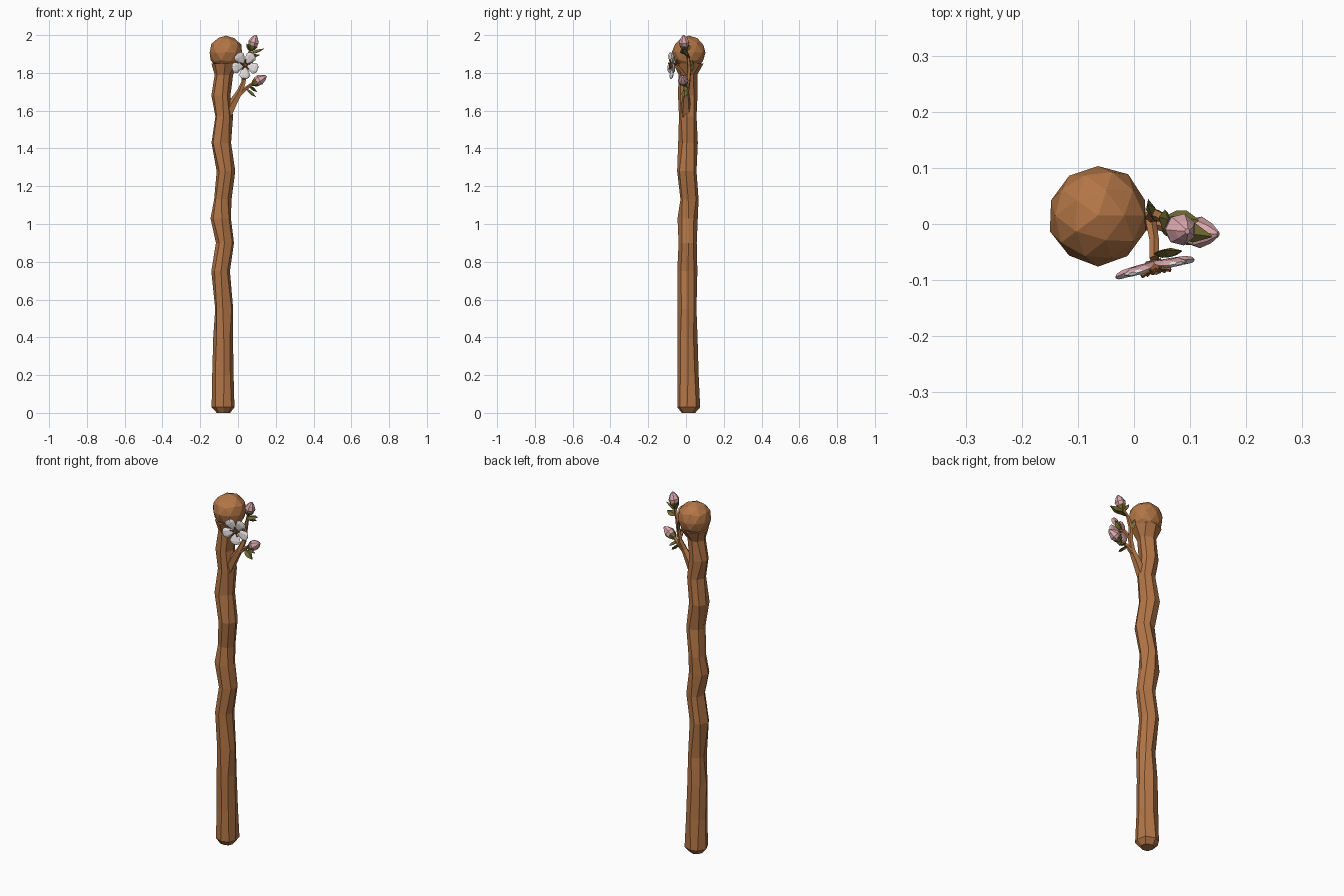
import bpy, bmesh, math, random
from mathutils import Vector

if "Cube" in bpy.data.objects:
    bpy.data.objects.remove(bpy.data.objects["Cube"])

random.seed(4)


def material(name, rgb):
    m = bpy.data.materials.new(name)
    m.diffuse_color = (*rgb, 1)
    m.use_nodes = True
    m.node_tree.nodes["Principled BSDF"].inputs["Base Color"].default_value = m.diffuse_color
    return m


WOOD = material("wood brown", (0.45, 0.18, 0.062))
OLIVE = material("leaf olive", (0.16, 0.14, 0.03))
PINK = material("bud pink", (0.72, 0.40, 0.42))
WHITE = material("petal white", (0.82, 0.77, 0.77))
CORE = material("flower core", (0.26, 0.10, 0.035))


def finish(name, bm, mats):
    bmesh.ops.recalc_face_normals(bm, faces=bm.faces[:])
    me = bpy.data.meshes.new(name)
    bm.to_mesh(me)
    bm.free()
    for m in mats:
        me.materials.append(m)
    ob = bpy.data.objects.new(name, me)
    bpy.context.collection.objects.link(ob)
    return ob


def loft(name, pts, radii, mat, sides=6, up=(0, 1, 0), flat=1.0, jitter=0.0, level=False):
    """Faceted tube through pts; flat squashes it along the up direction."""
    bm = bmesh.new()
    pts = [Vector(p) for p in pts]
    rings = []
    for i, (p, r) in enumerate(zip(pts, radii)):
        t = pts[min(i + 1, len(pts) - 1)] - pts[max(i - 1, 0)]
        t = Vector((0, 0, 1)) if level else t.normalized()
        side = t.cross(Vector(up)).normalized()
        nrm = side.cross(t).normalized()
        ring = []
        for k in range(sides):
            a = 2 * math.pi * (k + (random.uniform(-.2, .2) if jitter else 0)) / sides
            rr = r * (1 + random.uniform(-jitter, jitter))
            ring.append(bm.verts.new(p + side * rr * math.cos(a) + nrm * rr * flat * math.sin(a)))
        rings.append(ring)
    for a, b in zip(rings, rings[1:]):
        for k in range(sides):
            j = (k + 1) % sides
            bm.faces.new((a[k], a[j], b[j], b[k]))
    bm.faces.new(rings[0])
    bm.faces.new(rings[-1])
    return finish(name, bm, [mat])


def spindle(name, a, b, profile, mat, sides=6, up=(0, 1, 0), flat=1.0):
    a, b = Vector(a), Vector(b)
    return loft(name, [a.lerp(b, t) for t, r in profile], [r for t, r in profile],
                mat, sides, up, flat)


# crooked shaft: z, x, y, radius
shaft = [(0, -.077, .013, .036), (.03, -.077, .013, .060), (.2, -.079, .011, .055),
         (.4, -.078, .009, .052), (.55, -.074, .006, .048), (.75, -.092, .007, .050),
         (.9, -.069, .009, .049), (1.03, -.090, .010, .052), (1.13, -.081, .018, .046),
         (1.28, -.065, .004, .049), (1.43, -.090, .012, .052), (1.57, -.074, .010, .047),
         (1.68, -.090, .010, .050), (1.79, -.075, .011, .048), (1.85, -.067, .014, .075)]
loft("staff_shaft", [(x, y, z) for z, x, y, r in shaft], [r * 1.02 for z, x, y, r in shaft],
     WOOD, sides=8, jitter=.05, level=True)

# rounded knob with faceted irregular surface
bm = bmesh.new()
bmesh.ops.create_icosphere(bm, subdivisions=2, radius=.092)
for v in bm.verts:
    v.co *= random.uniform(.95, 1.0)
    v.co += Vector((-.064, .015, 1.907))
finish("staff_knob", bm, [WOOD])

# forked twig
loft("main_twig", [(-.06, 0, 1.57), (-.02, 0, 1.65), (.01, 0, 1.70), (.03, .01, 1.75),
                   (.036, .018, 1.82), (.05, .012, 1.88), (.072, -.005, 1.93)],
     [.028, .023, .017, .013, .011, .009, .008], WOOD, sides=5)
loft("lower_twig", [(-.005, 0, 1.675), (.04, 0, 1.715), (.088, -.012, 1.75)],
     [.014, .011, .008], WOOD, sides=5)
loft("flower_twig", [(.03, .005, 1.77), (.036, -.03, 1.82), (.036, -.062, 1.842)],
     [.01, .009, .009], WOOD, sides=5, up=(1, 0, 0))

# buds with green calyx
BUD = [(0, .010), (.25, .024), (.5, .029), (.8, .018), (1, .005)]
CUP = [(0, .006), (.4, .018), (1, .027)]
for label, a, b in (("upper", (.072, -.007, 1.925), (.095, -.013, 2.0)),
                    ("lower", (.082, -.012, 1.742), (.15, -.018, 1.783))):
    a, b = Vector(a), Vector(b)
    spindle(label + "_bud", a, b, BUD, PINK, sides=7)
    spindle(label + "_calyx", a - (b - a) * .12, a.lerp(b, .28), CUP, OLIVE)

# leaves
LEAF = [(0, .004), (.3, .017), (.6, .019), (1, .002)]
leaves = [((.06, -.005, 1.90), (.138, -.022, 1.928), (0, -.4, 1)),
          ((.065, .0, 1.915), (.045, .012, 1.955), (1, 0, .4)),
          ((.055, .01, 1.885), (.115, .006, 1.895), (0, .5, 1)),
          ((.045, -.003, 1.715), (.095, -.008, 1.672), (1, -.5, 1)),
          ((.06, -.008, 1.73), (.10, .012, 1.70), (1, .5, 1)),
          ((.036, .015, 1.80), (.025, .035, 1.865), (1, .3, .2)),
          ((.036, -.055, 1.84), (.085, -.048, 1.872), (0, -1, .3))]
for i, (a, b, up) in enumerate(leaves):
    spindle(f"leaf_{i + 1}", a, b, LEAF, OLIVE, sides=4, up=up, flat=.45)

# five petal blossom facing front, slightly right
normal = Vector((.22, -.97, 0)).normalized()
across = Vector((.97, .22, 0)).normalized()
centre = Vector((.035, -.068, 1.842))
PETAL = [(0, .008), (.4, .022), (.72, .030), (.92, .022), (1, .010)]
for i in range(5):
    a = math.radians(125 + 72 * i)
    out = across * math.cos(a) + Vector((0, 0, 1)) * math.sin(a)
    ob = spindle(f"petal_{i + 1}", centre + out * .006, centre + out * .073 + normal * .012,
                 PETAL, WHITE, sides=6, up=normal, flat=.28)
    # pink blush on the backs of the petals
    ob.data.materials.append(PINK)
    for f in ob.data.polygons:
        if f.normal.dot(normal) < -.6:
            f.material_index = 1
spindle("blossom_core", centre - normal * .004, centre + normal * .022,
        [(0, .014), (.6, .015), (1, .008)], CORE, up=(0, 0, 1))
for i in range(5):
    a = math.radians(125 + 36 + 72 * i)
    out = across * math.cos(a) + Vector((0, 0, 1)) * math.sin(a)
    spindle(f"stamen_{i + 1}", centre + normal * .01, centre + out * .028 + normal * .02,
            [(0, .003), (1, .004)], CORE, sides=4, up=normal)
